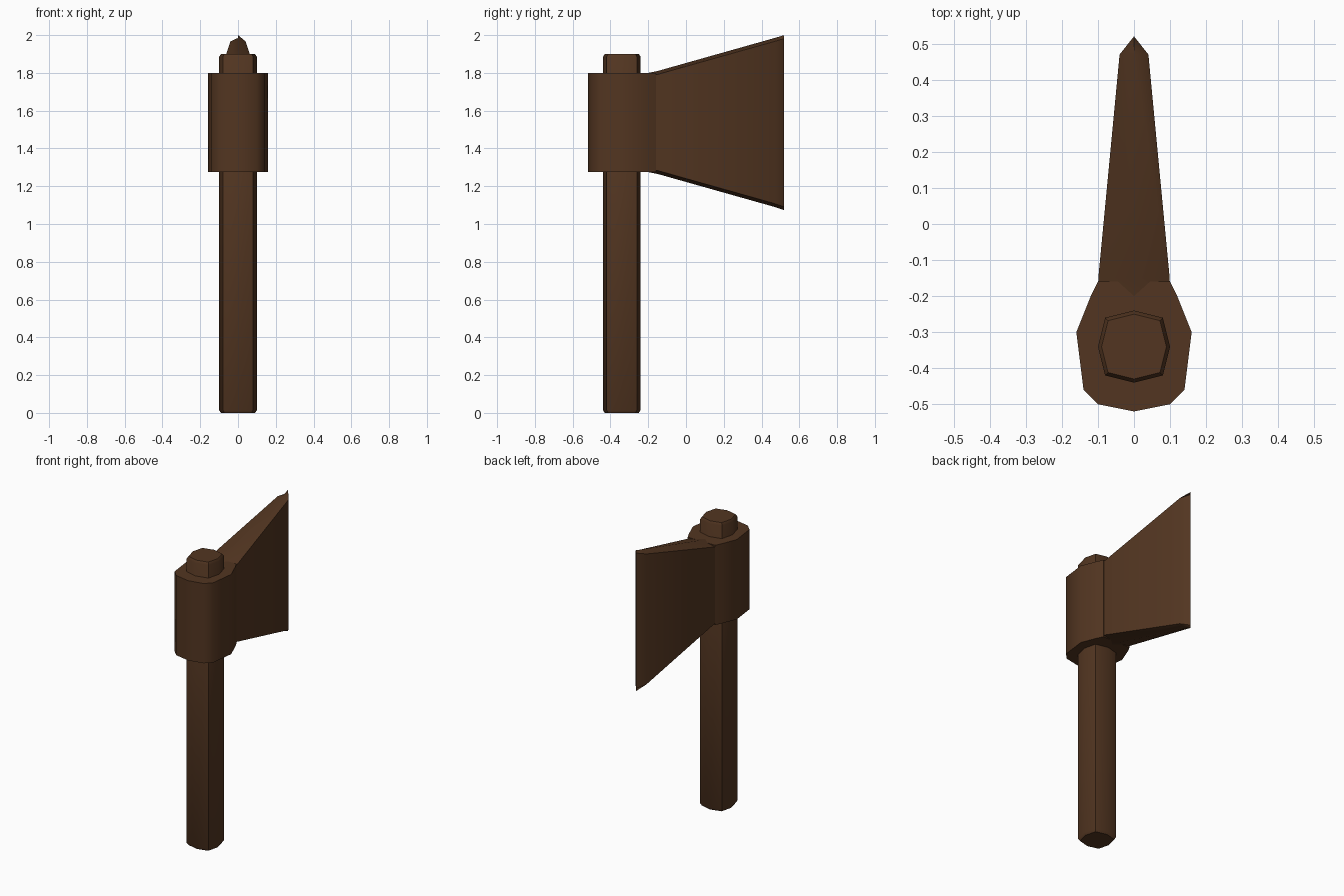
import bpy, bmesh
from math import radians

if "Cube" in bpy.data.objects:
    bpy.data.objects.remove(bpy.data.objects["Cube"])

wood = bpy.data.materials.new("dark_brown")
wood.diffuse_color = (0.085, 0.036, 0.015, 1)
wood.use_nodes = True
wood.node_tree.nodes["Principled BSDF"].inputs["Base Color"].default_value = wood.diffuse_color


def loft(name, rings, angle=40):
    """Skin equal-length point rings into a closed solid."""
    bm = bmesh.new()
    loops = [[bm.verts.new(p) for p in ring] for ring in rings]
    n = len(loops[0])
    for a, b in zip(loops, loops[1:]):
        for i in range(n):
            j = (i + 1) % n
            bm.faces.new((a[i], a[j], b[j], b[i]))
    bm.faces.new(loops[0])
    bm.faces.new(loops[-1])
    bmesh.ops.recalc_face_normals(bm, faces=bm.faces)
    mesh = bpy.data.meshes.new(name)
    bm.to_mesh(mesh)
    bm.free()
    mesh.materials.append(wood)
    obj = bpy.data.objects.new(name, mesh)
    bpy.context.collection.objects.link(obj)
    bpy.ops.object.select_all(action='DESELECT')
    obj.select_set(True)
    bpy.context.view_layer.objects.active = obj
    bpy.ops.object.shade_smooth_by_angle(angle=radians(angle))
    return obj


def mirrored(half):
    """Complete a half outline (x >= 0) across x = 0."""
    return half + [(-x, y) for x, y in reversed(half) if x > 0]


# Handle: rounded octagon with small chamfers at both ends
octagon = mirrored([(0, -0.1), (0.08, -0.08), (0.1, 0), (0.08, 0.08), (0, 0.1)])
loft("handle", [[(x * s, y * s - 0.34, z) for x, y in octagon]
                for z, s in ((0, 0.9), (0.015, 1), (1.885, 1), (1.9, 0.9))], 50)

# Collar: straight-sided socket around the handle
socket = mirrored([(0, -0.52), (0.1, -0.5), (0.14, -0.46), (0.16, -0.3),
                   (0.12, -0.2), (0.1, -0.16)])
loft("head_collar", [[(x, y, z) for x, y in socket] for z in (1.275, 1.8)], 50)


# Blade: flaring wedge with ridged top and bottom, closing to a fine cutting edge
def section(y, half_width, bottom, top, ridge=0.018):
    half = [(0, bottom), (half_width, bottom + ridge),
            (half_width, top - ridge), (0, top)]
    return [(x, y, z) for x, z in mirrored(half)]


loft("blade", [section(-0.2, 0.1, 1.275, 1.8),
               section(-0.15, 0.099, 1.265, 1.81),
               section(0.47, 0.04, 1.09, 1.985),
               section(0.52, 0.0005, 1.073, 2.0)])
